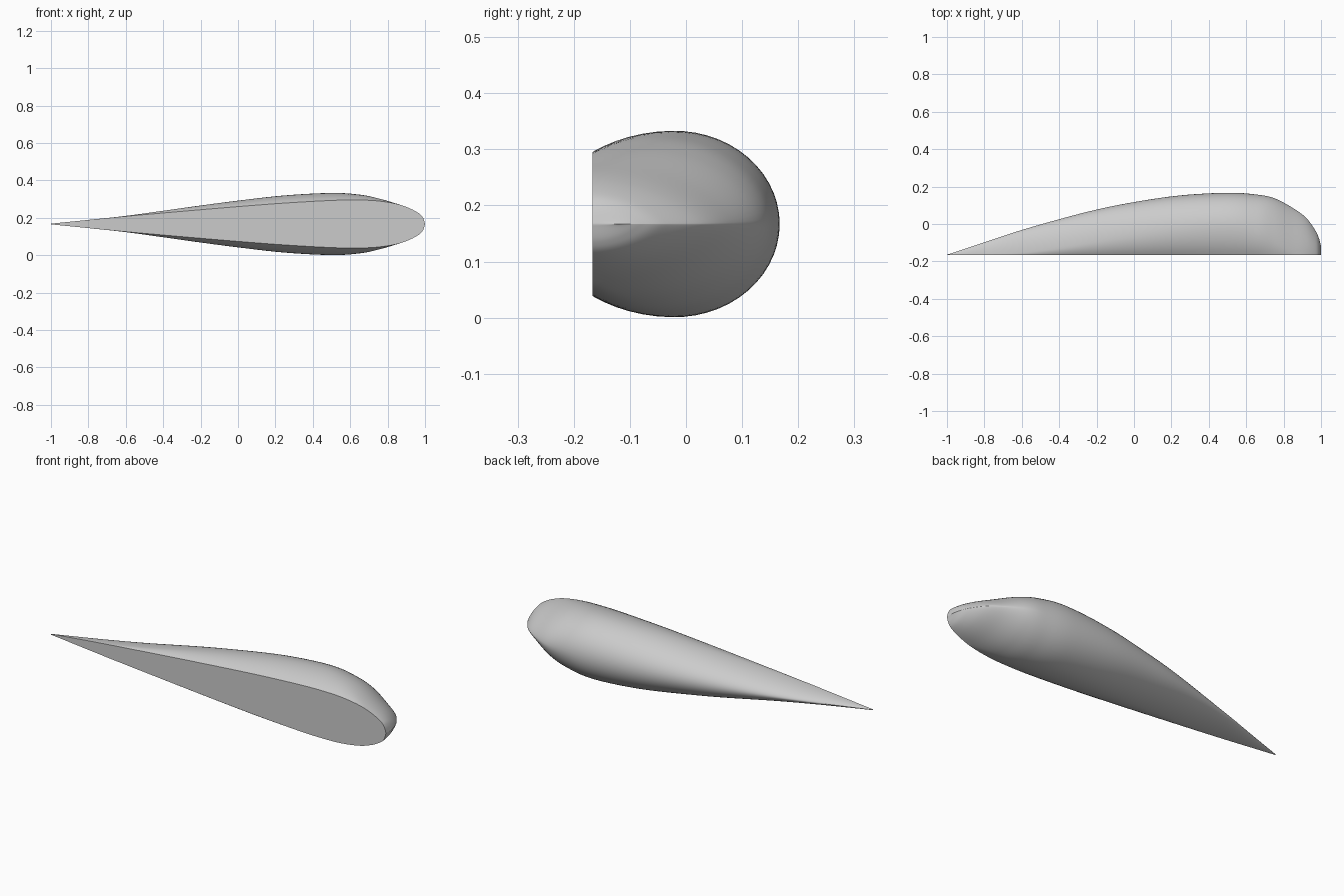
import bpy, bmesh, math

cube = bpy.data.objects.get("Cube")
if cube:
    bpy.data.objects.remove(cube)

BACK, MID = -0.167, 0.167      # flat face depth, mid height
RIBS, SIDE = 8, 20             # steps between stations, steps per half section

# Stations: x, depth, full half height, face half height, bulge offset, edge sharpness
STATIONS = [
    (-1, -.164, .002, .002, 0, .6),
    (-.8, -.098, .022, .022, 0, .6),
    (-.58, -.026, .046, .043, .1, .57),
    (-.25, .065, .092, .072, .27, .5),
    (0, .117, .125, .093, .36, .5),
    (.25, .153, .153, .112, .42, .5),
    (.5, .167, .166, .126, .44, .5),
    (.65, .158, .157, .128, .36, .53),
    (.75, .138, .137, .123, .25, .6),
    (.85, .085, .108, .107, .08, .72),
    (.92, .033, .083, .083, 0, .8),
    (.97, -.035, .055, .055, 0, .85),
    (.99, -.08, .032, .032, 0, .9),
    (1, -.12, .001, .001, 0, .9),
]


def spline(a, b, c, d, t):
    """Smooth blend between b and c."""
    return b + t * (c - a + t * (2*a - 5*b + 4*c - d + t * (3*(b - c) + d - a))) / 2


def section(x, depth, high, face, bulge, sharp):
    """Closed outline from the upper face edge round the back to the lower one."""
    width = depth - BACK
    yc = BACK + width * max(bulge, 0)
    ratio = min(face / high, 1)
    lean = math.sqrt(1 - ratio * ratio)
    low = (yc - BACK) / lean if lean > 1e-4 else 0
    start = -math.asin(lean) if yc - BACK > 1e-4 else 0
    upper = []
    for i in range(SIDE + 1):
        a = start + (math.pi / 2 - start) * i / SIDE
        y = yc + math.sin(a) * (low if a < 0 else depth - yc)
        power = 1 if a < 0 else 2 * sharp
        upper.append((y, high * max(math.cos(a), 0) ** power))
    upper[0] = (BACK, upper[0][1])
    upper[-1] = (depth, 0)
    return [(x, y, MID + z) for y, z in upper] + \
           [(x, y, MID - z) for y, z in reversed(upper[:-1])]


# Interpolated ribs
rows = []
last = len(STATIONS) - 1
for s in range(last):
    near = [STATIONS[min(max(s + k, 0), last)] for k in (-1, 0, 1, 2)]
    for r in range(RIBS):
        rows.append([spline(*v, r / RIBS) for v in zip(*near)])
rows.append(STATIONS[-1])

# Lofted body with a flat front face and closed ends
bm = bmesh.new()
loops = [[bm.verts.new(p) for p in section(*row)] for row in rows]
for a, b in zip(loops, loops[1:]):
    for i in range(len(a)):
        j = (i + 1) % len(a)
        bm.faces.new((a[i], a[j], b[j], b[i]))
bm.faces.new(loops[0])
bm.faces.new(loops[-1])
bmesh.ops.recalc_face_normals(bm, faces=bm.faces)
mesh = bpy.data.meshes.new("teardrop_body")
bm.to_mesh(mesh)
bm.free()
body = bpy.data.objects.new("teardrop_body", mesh)
bpy.context.collection.objects.link(body)

# Plain grey
grey = bpy.data.materials.new("light_grey")
grey.use_nodes = True
colour = (.6, .6, .6, 1)
grey.diffuse_color = colour
grey.node_tree.nodes["Principled BSDF"].inputs["Base Color"].default_value = colour
mesh.materials.append(grey)

bpy.ops.object.select_all(action='DESELECT')
body.select_set(True)
bpy.context.view_layer.objects.active = body
bpy.ops.object.shade_smooth_by_angle(angle=math.radians(35))
